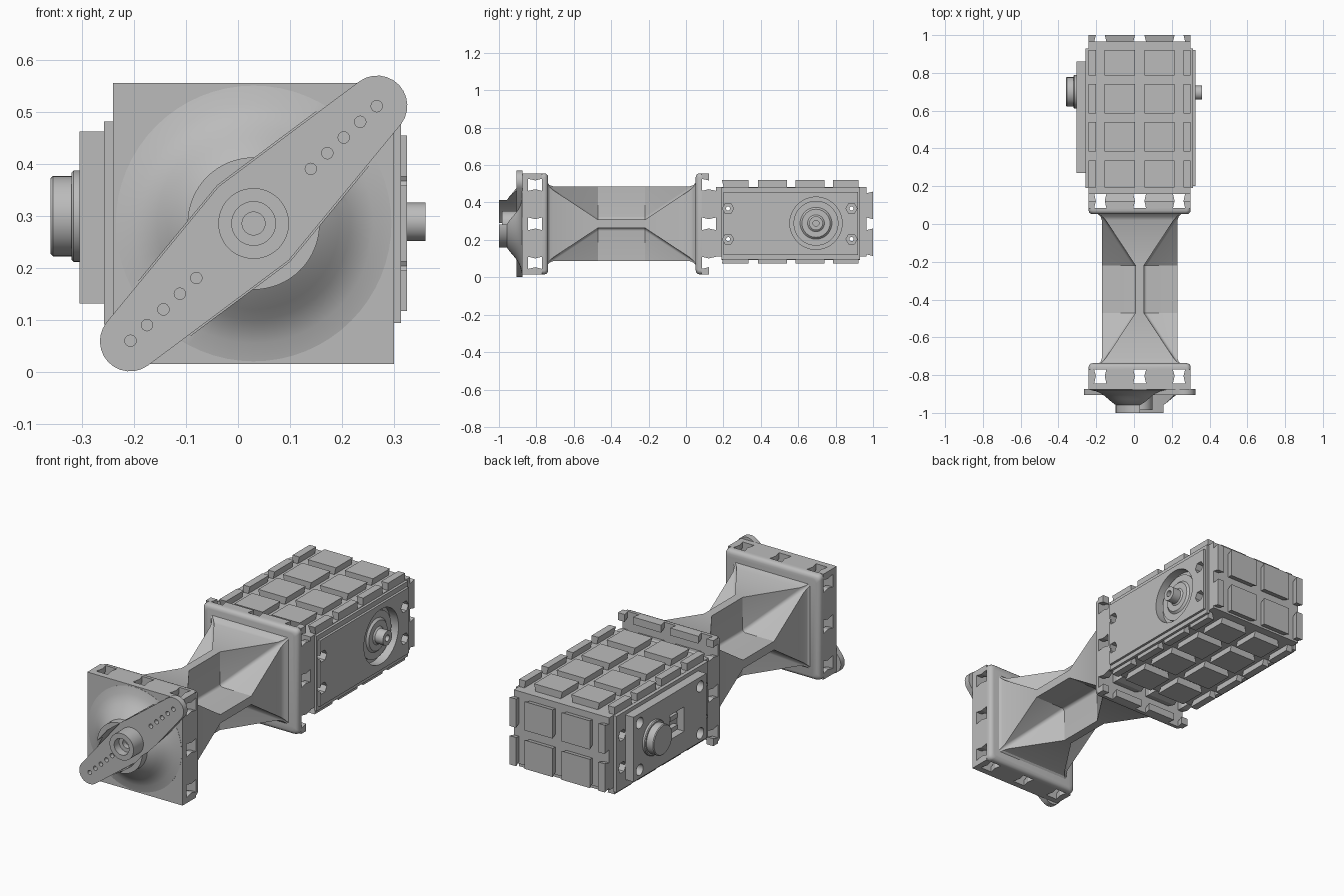
import bpy, bmesh, math
from mathutils import Vector

if "Cube" in bpy.data.objects:
    bpy.data.objects.remove(bpy.data.objects["Cube"])

CX, CZ = 0.03, 0.286          # long axis of the assembly

grey = bpy.data.materials.new("plain_grey")
grey.use_nodes = True
grey.diffuse_color = (0.5, 0.5, 0.5, 1)
grey.node_tree.nodes["Principled BSDF"].inputs["Base Color"].default_value = (0.5, 0.5, 0.5, 1)


def finish(name, bm, cutter=None):
    """Turn a bmesh into a named object, cut it and set its shading."""
    bmesh.ops.recalc_face_normals(bm, faces=bm.faces)
    mesh = bpy.data.meshes.new(name)
    bm.to_mesh(mesh)
    bm.free()
    mesh.materials.append(grey)
    ob = bpy.data.objects.new(name, mesh)
    bpy.context.scene.collection.objects.link(ob)
    bpy.ops.object.select_all(action='DESELECT')
    bpy.context.view_layer.objects.active = ob
    ob.select_set(True)
    if cutter:
        mod = ob.modifiers.new("Cut", 'BOOLEAN')
        mod.operation, mod.solver, mod.object = 'DIFFERENCE', 'EXACT', cutter
        mod.use_self = True
        bpy.ops.object.modifier_apply(modifier=mod.name)
    bpy.ops.object.shade_smooth_by_angle(angle=math.radians(30))
    return ob


def loft(bm, rings):
    """Skin a list of closed rings and cap both ends."""
    rings = [[bm.verts.new(p) for p in ring] for ring in rings]
    for a, b in zip(rings, rings[1:]):
        for i in range(len(a)):
            j = (i + 1) % len(a)
            bm.faces.new((a[i], a[j], b[j], b[i]))
    bm.faces.new(rings[0])
    bm.faces.new(rings[-1])


def box(bm, xs, ys, zs):
    loft(bm, [[(xs[0], y, zs[0]), (xs[1], y, zs[0]), (xs[1], y, zs[1]), (xs[0], y, zs[1])]
              for y in ys])


def lathe(bm, profile, axis, centre, n=48):
    """Revolve (radius, position) pairs about an x or y axis."""
    def ring(r, p):
        out = []
        for i in range(n):
            a = math.tau * i / n
            u, v = centre[0] + r * math.cos(a), centre[1] + r * math.sin(a)
            out.append((p, u, v) if axis == 'x' else (u, p, v))
        return out
    loft(bm, [ring(r, p) for r, p in profile])


def tiles(bm, place, us, vs, h0, h1):
    """Grid of dovetail tiles, wider at the tip than at the root."""
    def root(span):
        return [c if abs(c) > 0.26 else c + s * 0.009 for c, s in zip(span, (1, -1))]
    for u in us:
        for v in vs:
            rings = []
            for (a, b), (c, d), h in ((root(u), root(v), h0), (u, v, h1)):
                rings.append([place(a, c, h), place(b, c, h), place(b, d, h), place(a, d, h)])
            loft(bm, rings)


def four_way(quadrant, y):
    """Mirror the points of one quadrant into a full ring round the long axis."""
    pts = []
    for sx, sz in ((1, 1), (-1, 1), (-1, -1), (1, -1)):
        part = quadrant if sx == sz else quadrant[::-1]
        pts += [(CX + sx * u, y, CZ + sz * v) for u, v in part]
    return pts


def arc(c, r, start, end, n=5):
    angles = [math.radians(start + (end - start) * i / n) for i in range(n + 1)]
    return [(c + r * math.cos(a), c + r * math.sin(a)) for a in angles]


# Spans of the tile grid, measured from the axis
INNER = [(-0.185, -0.025), (0.025, 0.185)]
GRID = [(-0.27, -0.232)] + INNER + [(0.232, 0.27)]
ROWS = [(0.192, 0.335), (0.385, 0.54), (0.585, 0.74), (0.785, 0.922)]
END_ROWS = [(-0.172, -0.025), (0.025, 0.172)]


def facing_y(u, v, h):
    return (CX + u, h, CZ + v)


# Horn outline, used for the horn and for its slot in the boss
D = Vector((0.724, 0, 0.69))
N = Vector((-0.69, 0, 0.724))


def horn_ring(y, grow=0.0):
    c = Vector((CX, y, CZ))
    pts = []
    for s in (1, -1):
        pts.append(c - s * N * (0.098 + grow))
        for i in range(13):
            a = math.radians(-82 + i * 164 / 12)
            pts.append(c + s * (D * (0.328 + (0.058 + grow) * math.cos(a))
                                + N * (0.058 + grow) * math.sin(a)))
    return pts


# Front plate and the two layers of tiles that lock it to the link
bm = bmesh.new()
box(bm, (CX - 0.27, CX + 0.27), (-0.877, -0.845), (CZ - 0.27, CZ + 0.27))
finish("front_plate", bm)
bm = bmesh.new()
tiles(bm, facing_y, GRID, GRID, -0.845, -0.805)
tiles(bm, facing_y, GRID, GRID, -0.77, -0.805)
finish("front_plate_tiles", bm)

# Flared boss with a slot for the horn
bm = bmesh.new()
loft(bm, [horn_ring(-1.05, 0.003), horn_ring(-0.879, 0.003)])
slot = finish("slot_cutter", bm)
bm = bmesh.new()
lathe(bm, [(0.127, -1.0), (0.127, -0.958), (0.145, -0.945), (0.165, -0.928), (0.185, -0.911),
           (0.205, -0.897), (0.23, -0.886), (0.265, -0.878), (0.265, -0.87)], 'y', (CX, CZ), 64)
finish("boss", bm, slot)

# Two-armed horn with its row of holes
bm = bmesh.new()
for s in (-1, 1):
    for k in range(5):
        p = Vector((CX, 0, CZ)) + s * D * (0.152 + 0.0437 * k)
        lathe(bm, [(0.011, -0.95), (0.011, -0.882)], 'y', (p.x, p.z), 16)
holes = finish("horn_hole_cutter", bm)
bm = bmesh.new()
loft(bm, [horn_ring(-0.905), horn_ring(-0.874)])
finish("horn", bm, holes)
bm = bmesh.new()
lathe(bm, [(0.068, -0.9), (0.068, -0.985), (0.042, -0.985), (0.042, -0.945),
           (0.022, -0.945), (0.022, -0.92), (0.001, -0.92)], 'y', (CX, CZ))
finish("horn_hub", bm)

# End slabs of the link, rounded only towards the beam
for name, y, out in (("link_front_slab", -0.77, 1), ("link_back_slab", 0.085, -1)):
    bm = bmesh.new()
    rings = []
    for half, depth in ((0.27, 0), (0.27, 0.014), (0.267, 0.023), (0.26, 0.03), (0.25, 0.033)):
        rings.append(four_way(arc(half - 0.022, 0.022, 0, 90), y + out * depth))
    loft(bm, rings)
    finish(name, bm)
bm = bmesh.new()
tiles(bm, facing_y, GRID, GRID, 0.083, 0.122)
finish("link_back_tiles", bm)


# Link beam: two crossed bow ties, giving a filleted plus section at the waist
def plus(y, half, flat):
    r = min(0.016, 0.8 * (half - flat))
    return four_way([(half, flat)] + arc(flat + r, r, -90, -180) + [(flat, half)], y)


bm = bmesh.new()
loft(bm, [plus(y, h, f) for y, h, f in (
    (-0.745, 0.225, 0.22), (-0.73, 0.207, 0.197), (-0.71, 0.2, 0.18), (-0.47, 0.2, 0.022),
    (-0.22, 0.2, 0.022), (0.02, 0.2, 0.18), (0.04, 0.207, 0.197), (0.056, 0.225, 0.22))])
finish("link_beam", bm)

# Cutters for the motor case: nut pockets, bolt holes and the spindle recess
SY, SZ = 0.695, 0.289
bm = bmesh.new()
for y in (0.225, 0.885):
    for z in (CZ - 0.082, CZ + 0.082):
        lathe(bm, [(0.011, -0.5), (0.011, 0.5)], 'x', (y, z), 16)
        lathe(bm, [(0.03, 0.28), (0.03, 0.4)], 'x', (y, z), 6)
        lathe(bm, [(0.03, -0.4), (0.03, -0.225)], 'x', (y, z), 6)
lathe(bm, [(0.14, 0.28), (0.14, 0.4)], 'x', (SY, SZ))
case_cut = finish("case_cutter", bm)

# Motor case with side covers
for name, xs, ys, zs in (
        ("case_core", (-0.24, 0.3), (0.16, 0.965), (0.112, 0.483)),
        ("right_cover", (0.298, 0.313), (0.19, 0.93), (0.095, 0.48)),
        ("right_cover_face", (0.312, 0.325), (0.2, 0.92), (0.118, 0.455)),
        ("left_cover", (-0.258, -0.238), (0.19, 0.93), (0.092, 0.482))):
    bm = bmesh.new()
    box(bm, xs, ys, zs)
    finish(name, bm, case_cut)

# Dovetail tiles on the top, bottom and both ends of the case
bm = bmesh.new()
tiles(bm, lambda u, v, h: (CX + u, v, CZ + h), GRID, ROWS, 0.196, 0.234)
tiles(bm, lambda u, v, h: (CX + u, v, CZ - h), GRID, ROWS, 0.173, 0.211)
tiles(bm, facing_y, GRID, END_ROWS, 0.964, 1.0)
tiles(bm, facing_y, GRID, INNER, 0.161, 0.122)
finish("case_tiles", bm)

# Output spindle in the round recess
bm = bmesh.new()
lathe(bm, [(0.12, 0.275), (0.12, 0.298), (0.085, 0.298), (0.075, 0.308), (0.045, 0.308),
           (0.037, 0.315), (0.037, 0.36), (0.016, 0.36), (0.016, 0.33), (0.001, 0.33)],
      'x', (SY, SZ))
finish("spindle", bm)

# Opposite cover block with screw holes and a socket
bm = bmesh.new()
for y in (0.32, 0.81):
    for z in (0.175, 0.415):
        lathe(bm, [(0.028, -0.4), (0.028, -0.268)], 'x', (y, z), 24)
box(bm, (-0.4, -0.265), (0.45, 0.57), (0.235, 0.36))
block_cut = finish("block_cutter", bm)
bm = bmesh.new()
box(bm, (-0.305, -0.256), (0.27, 0.86), (0.132, 0.463))
finish("cover_block", bm, block_cut)
bm = bmesh.new()
for z in (0.265, 0.325):
    box(bm, (-0.29, -0.26), (0.48, 0.54), (z - 0.012, z + 0.012))
finish("socket_pins", bm)

# Knob on the cover block
bm = bmesh.new()
lathe(bm, [(0.088, -0.3), (0.088, -0.316), (0.084, -0.32), (0.077, -0.32),
           (0.077, -0.356), (0.073, -0.36)], 'x', (0.7, 0.3))
finish("knob", bm)

for cutter in (slot, holes, case_cut, block_cut):
    bpy.data.objects.remove(cutter)
